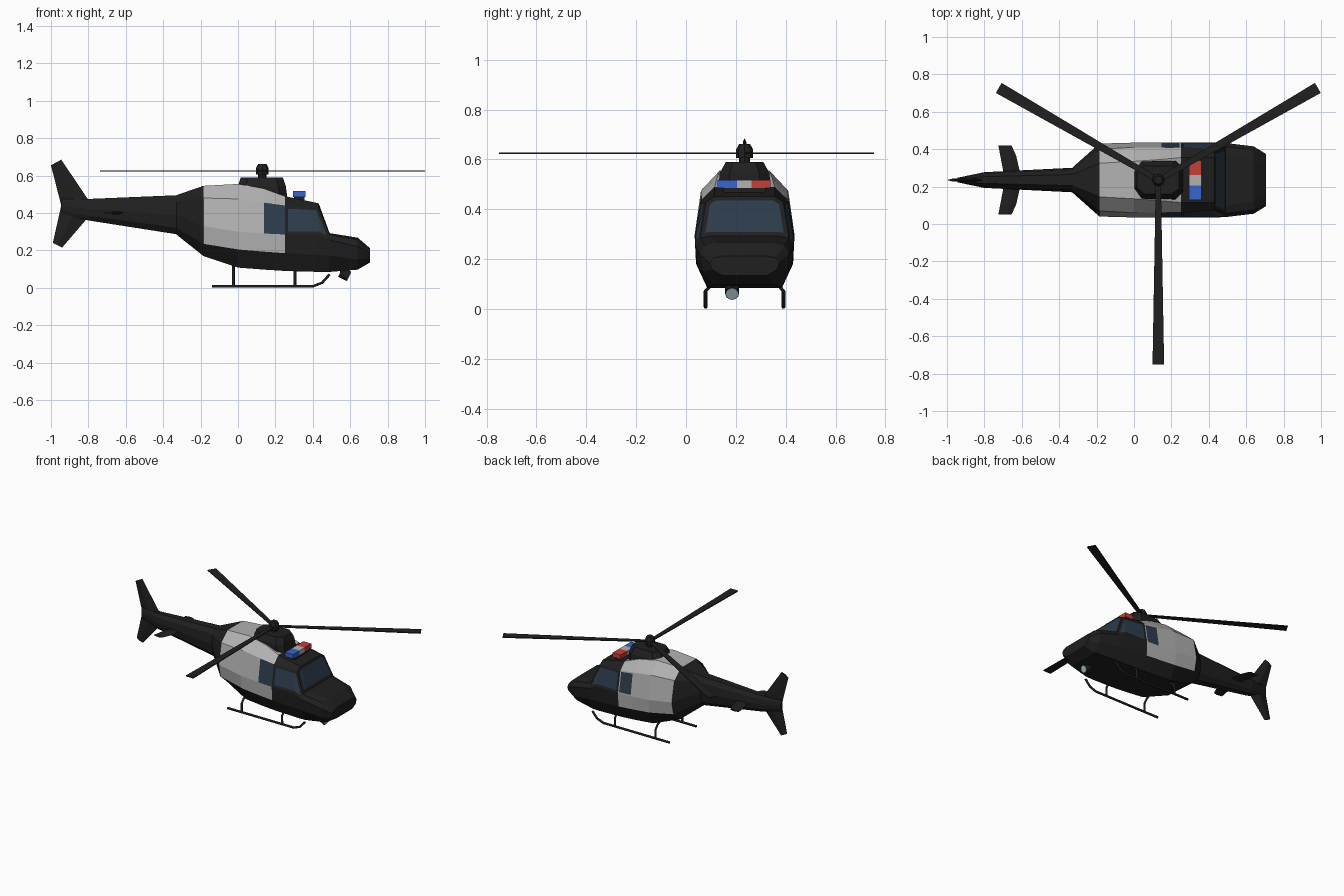
import bpy, bmesh, math
from mathutils import Vector, Matrix

if "Cube" in bpy.data.objects:
    bpy.data.objects.remove(bpy.data.objects["Cube"])

CY = 0.235  # fuselage centre line


def material(name, r, g, b):
    m = bpy.data.materials.new(name)
    m.diffuse_color = (r, g, b, 1)
    m.use_nodes = True
    m.node_tree.nodes["Principled BSDF"].inputs["Base Color"].default_value = m.diffuse_color
    return m


BLACK = material("black_paint", 0.014, 0.014, 0.014)
SILVER = material("silver_paint", 0.45, 0.45, 0.45)
GLASS = material("dark_glass", 0.025, 0.045, 0.07)
RED = material("red_lamp", 0.55, 0.05, 0.04)
BLUE = material("blue_lamp", 0.04, 0.13, 0.6)
LENS = material("lens", 0.4, 0.5, 0.55)


def finish(bm, name, *mats):
    bmesh.ops.recalc_face_normals(bm, faces=bm.faces)
    me = bpy.data.meshes.new(name)
    bm.to_mesh(me)
    bm.free()
    for m in mats:
        me.materials.append(m)
    ob = bpy.data.objects.new(name, me)
    bpy.context.collection.objects.link(ob)
    return ob


def bridge(rings):
    """Skin a list of equal closed rings; returns bmesh and faces[section][side]."""
    bm = bmesh.new()
    vs = [[bm.verts.new(p) for p in r] for r in rings]
    n = len(vs[0])
    grid = [[bm.faces.new((a[j], a[(j + 1) % n], b[(j + 1) % n], b[j])) for j in range(n)]
            for a, b in zip(vs, vs[1:])]
    bm.faces.new(vs[0])
    bm.faces.new(vs[-1])
    return bm, grid


def hull_ring(s):
    """Station x followed by (half width, z) pairs from keel to roof, mirrored."""
    x, pairs = s[0], list(zip(s[1::2], s[2::2]))
    return ([(x, CY - w, z) for w, z in pairs] +
            [(x, CY + w, z) for w, z in reversed(pairs)])


def box(name, lo, hi, mat):
    bm = bmesh.new()
    size, mid = Vector(hi) - Vector(lo), (Vector(hi) + Vector(lo)) / 2
    bmesh.ops.create_cube(bm, size=1, matrix=Matrix.Translation(mid) @ Matrix.Diagonal((*size, 1)))
    return finish(bm, name, mat)


def tube(name, pts, radius, mat):
    cu = bpy.data.curves.new(name, 'CURVE')
    cu.dimensions = '3D'
    cu.bevel_depth, cu.bevel_resolution, cu.use_fill_caps = radius, 1, True
    sp = cu.splines.new('POLY')
    sp.points.add(len(pts) - 1)
    for p, q in zip(sp.points, pts):
        p.co = (*q, 1)
    cu.materials.append(mat)
    ob = bpy.data.objects.new(name, cu)
    bpy.context.collection.objects.link(ob)
    bpy.ops.object.select_all(action='DESELECT')
    ob.select_set(True)
    bpy.context.view_layer.objects.active = ob
    bpy.ops.object.convert(target='MESH')


# Fuselage: keel, chine, side, shoulder and roof at each station
cabin = [
    (-0.33, .03, .285, .058, .32, .066, .39, .055, .46, .03, .495),
    (-0.185, .10, .17, .175, .235, .195, .33, .165, .48, .09, .545),
    (0.0, .145, .108, .192, .205, .20, .30, .175, .475, .10, .555),
    (0.14, .15, .097, .195, .193, .20, .29, .174, .455, .11, .53),
    (0.25, .15, .09, .195, .185, .20, .285, .172, .44, .12, .49),
    (0.43, .15, .085, .192, .175, .20, .285, .155, .43, .12, .452),
    (0.49, .148, .085, .19, .172, .198, .255, .178, .285, .14, .292),
    (0.64, .12, .097, .17, .15, .18, .22, .16, .255, .11, .268),
    (0.705, .09, .135, .13, .158, .14, .185, .125, .205, .09, .212),
]
bm, grid = bridge([hull_ring(s) for s in cabin])
for sec in (1, 2, 3):
    for side in range(1, 8):
        grid[sec][side].material_index = 1
windows = [([grid[3][2]], .008), ([grid[3][6]], .008),
           ([grid[4][2], grid[5][2]], .017), ([grid[4][6], grid[5][6]], .017),
           ([grid[5][3], grid[5][4], grid[5][5]], .018)]
for faces, width in windows:
    bmesh.ops.inset_region(bm, faces=faces, thickness=width, use_even_offset=True, use_boundary=True)
    for f in faces:
        f.material_index = 2
finish(bm, "fuselage", BLACK, SILVER, GLASS)

# Tail boom
boom = [
    (-0.32, .03, .285, .058, .32, .066, .39, .055, .46, .03, .495),
    (-0.80, .018, .36, .036, .385, .042, .42, .036, .455, .018, .475),
    (-0.945, .006, .395, .01, .41, .012, .44, .01, .46, .006, .475),
]
finish(bridge([hull_ring(s) for s in boom])[0], "tail_boom", BLACK)

# Tail fins: root section tapering to a thin swept tip
for name, root, tip in (("upper_fin", ((-.945, .44), (-.79, .455)), ((-1.0, .655), (-.945, .685))),
                        ("lower_fin", ((-.945, .44), (-.79, .39)), ((-.99, .24), (-.94, .215)))):
    rings = []
    for ((xa, za), (xb, zb)), t in ((root, .014), (tip, .007)):
        xm, zm = (xa + xb) / 2, (za + zb) / 2
        rings.append([(xa, CY, za), (xm, CY - t, zm), (xb, CY, zb), (xm, CY + t, zm)])
    finish(bridge(rings)[0], name, BLACK)

# Tailplane
rings = []
for dy, xa, xb, t in ((-.185, -.725, -.655, .005), (-.13, -.715, -.63, .008), (0, -.69, -.60, .01),
                      (.13, -.715, -.63, .008), (.185, -.725, -.655, .005)):
    xm = (xa + xb) / 2 + .01
    rings.append([(xa, CY + dy, .40), (xm, CY + dy, .40 - t), (xb, CY + dy, .40), (xm, CY + dy, .40 + t)])
finish(bridge(rings)[0], "tailplane", BLACK)


# Engine cowl: stretched octagon frustum
def cowl_ring(x0, x1, w, z):
    c = .04
    half = [(x0, w * .5), (x0 + c, w), (x1 - c, w), (x1, w * .6)]
    return ([(x, CY - y, z) for x, y in half] + [(x, CY + y, z) for x, y in reversed(half)])


finish(bridge([cowl_ring(-.01, .265, .105, .475), cowl_ring(0, .255, .10, .545),
               cowl_ring(.015, .24, .075, .59)])[0], "engine_cowl", BLACK)

# Rotor hub
hub = [[(.13 + r * math.cos(a * math.pi / 4), CY + r * math.sin(a * math.pi / 4), z) for a in range(8)]
       for z, r in ((.58, .022), (.605, .022), (.606, .034), (.64, .034), (.662, .022))]
finish(bridge(hub)[0], "rotor_hub", BLACK)

# Rotor blades
for i, ang in enumerate((-90, 30, 150)):
    rings = [[(r, -w, z), (r, w, z), (r, w, z + .006), (r, -w, z + .006)]
             for r, w, z in ((.02, .014, .622), (.985, .031, .622))]
    bm = bridge(rings)[0]
    bm.transform(Matrix.Translation((.13, CY, 0)) @ Matrix.Rotation(math.radians(ang), 4, 'Z'))
    finish(bm, f"rotor_blade_{i + 1}", BLACK)

# Light bar
box("light_bar_base", (.30, .15, .455), (.355, .32, .487), BLACK)
for name, a, b, m in (("blue_light", .127, .205, BLUE), ("centre_light", .205, .262, SILVER),
                      ("red_light", .262, .34, RED)):
    box(name, (.295, a, .485), (.36, b, .517), m)

# Landing skids and struts
for side, s in (("right", -1), ("left", 1)):
    y = CY + s * .156
    tube(f"{side}_skid", [(-.14, y, .008), (.40, y, .008), (.45, y, .027), (.49, y, .072)], .008, BLACK)
    for part, x in (("rear", -.025), ("front", .305)):
        tube(f"{side}_{part}_strut", [(x, y, .008), (x, y, .072), (x, CY + s * .132, .10),
                                      (x, CY + s * .10, .115)], .008, BLACK)

# Searchlight under the nose, aimed forward and down
aim = Vector((.88, 0, -.45)).to_track_quat('Z', 'Y').to_matrix().to_4x4()
for name, off, r, depth, m in (("searchlight", 0, .028, .05, BLACK), ("searchlight_lens", .026, .025, .004, LENS)):
    bm = bmesh.new()
    bmesh.ops.create_cone(bm, cap_ends=True, segments=12, radius1=r, radius2=r, depth=depth,
                          matrix=Matrix.Translation((.57, .185, .073)) @ aim @ Matrix.Translation((0, 0, off)))
    finish(bm, name, m)
box("searchlight_mount", (.545, .17, .075), (.575, .20, .11), BLACK)
